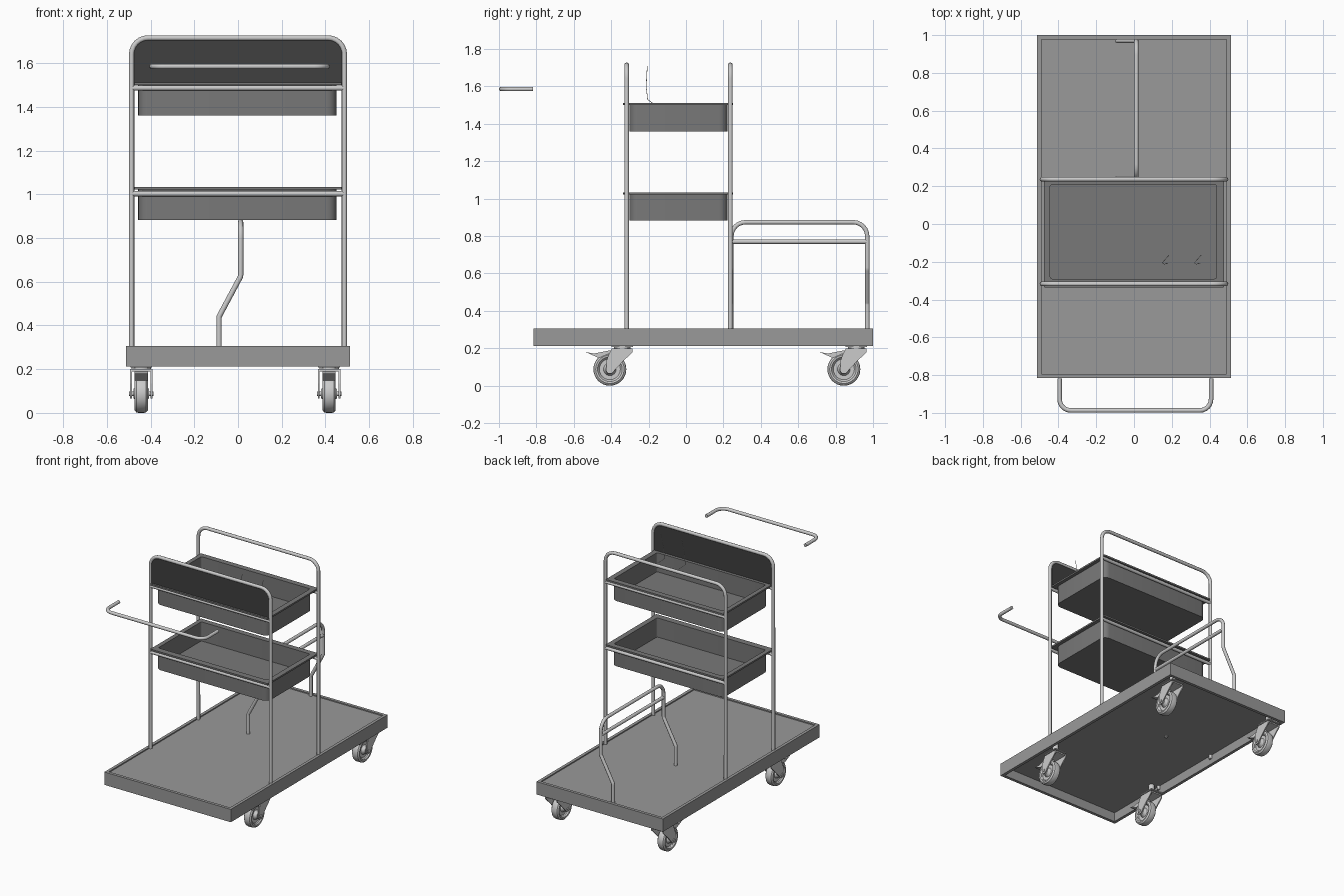
import bpy, bmesh, math
from mathutils import Vector

if "Cube" in bpy.data.objects:
    bpy.data.objects.remove(bpy.data.objects["Cube"])

R = 0.0122  # tube radius


def fillet(pts, radii, n=6):
    """Round the inner corners of a polyline."""
    pts = [Vector(p) for p in pts]
    out = [pts[0]]
    for i in range(1, len(pts) - 1):
        r, p = radii[i - 1], pts[i]
        a, b = (pts[i - 1] - p).normalized(), (pts[i + 1] - p).normalized()
        half = a.angle(b) / 2
        d = r / math.tan(half)
        c = p + (a + b).normalized() * r / math.sin(half)
        s, e = (p + a * d - c).normalized(), (p + b * d - c).normalized()
        for k in range(n + 1):
            out.append(c + s.slerp(e, k / n) * r)
    return out + [pts[-1]]


def tube(name, pts, r=R, sides=3):
    cu = bpy.data.curves.new(name, 'CURVE')
    cu.dimensions = '3D'
    cu.bevel_depth, cu.bevel_resolution, cu.use_fill_caps = r, sides, True
    sp = cu.splines.new('POLY')
    sp.points.add(len(pts) - 1)
    for q, p in zip(sp.points, pts):
        q.co = (*p, 1)
    ob = bpy.data.objects.new(name, cu)
    bpy.context.collection.objects.link(ob)
    bpy.ops.object.select_all(action='DESELECT')
    ob.select_set(True)
    bpy.context.view_layer.objects.active = ob
    bpy.ops.object.convert(target='MESH')
    bpy.ops.object.shade_smooth_by_angle(angle=math.radians(50))
    return bpy.context.object


def loft(name, loops, caps=True, closed=False, smooth=False, mat=None):
    """Skin a list of equally long closed loops."""
    bm = bmesh.new()
    rings = [[bm.verts.new(p) for p in lp] for lp in loops]
    pairs = list(zip(rings, rings[1:])) + ([(rings[-1], rings[0])] if closed else [])
    for a, b in pairs:
        for i in range(len(a)):
            j = (i + 1) % len(a)
            bm.faces.new((a[i], a[j], b[j], b[i]))
    if caps and not closed:
        bm.faces.new(rings[0])
        bm.faces.new(rings[-1])
    bmesh.ops.recalc_face_normals(bm, faces=bm.faces)
    me = bpy.data.meshes.new(name)
    bm.to_mesh(me)
    bm.free()
    ob = bpy.data.objects.new(name, me)
    bpy.context.collection.objects.link(ob)
    if mat:
        me.materials.append(mat)
    if smooth:
        bpy.ops.object.select_all(action='DESELECT')
        ob.select_set(True)
        bpy.context.view_layer.objects.active = ob
        bpy.ops.object.shade_smooth_by_angle(angle=math.radians(35))
    return ob


def rrect(x0, x1, y0, y1, z, r=0.001, n=5):
    pts = []
    for cx, cy, a0 in ((x1 - r, y1 - r, 0), (x0 + r, y1 - r, 90),
                       (x0 + r, y0 + r, 180), (x1 - r, y0 + r, 270)):
        for k in range(n + 1):
            a = math.radians(a0 + 90 * k / n)
            pts.append((cx + r * math.cos(a), cy + r * math.sin(a), z))
    return pts


def rect(x0, x1, y0, y1, z):
    return [(x0, y0, z), (x1, y0, z), (x1, y1, z), (x0, y1, z)]


def slab(name, prof, x0, x1, mat=None):
    """Extrude a (y, z) profile along x."""
    return loft(name, [[(x, y, z) for y, z in prof] for x in (x0, x1)], mat=mat)


def lathe_x(name, prof, cx, cy, cz, n=32, closed=True):
    """Spin an (x, radius) profile about an x axis."""
    loops = [[(cx + x, cy + r * math.cos(2 * math.pi * k / n), cz + r * math.sin(2 * math.pi * k / n))
              for k in range(n)] for x, r in prof]
    return loft(name, loops, closed=closed, smooth=True)


def lathe_z(name, r, cx, cy, z0, z1, n=20):
    return loft(name, [[(cx + r * math.cos(2 * math.pi * k / n), cy + r * math.sin(2 * math.pi * k / n), z)
                        for k in range(n)] for z in (z0, z1)], smooth=True)


def paint(name, v):
    m = bpy.data.materials.new(name)
    m.diffuse_color = (v, v, v, 1)
    m.use_nodes = True
    m.node_tree.nodes["Principled BSDF"].inputs["Base Color"].default_value = m.diffuse_color
    return m


dark, grey, mid = paint("dark_panel", 0.05), paint("tray_grey", 0.19), paint("deck_grey", 0.32)

# Platform: hollow rim with a recessed deck
X, Y0, Y1, T = 0.513, -0.816, 1.0, 0.022
loft("platform_rim", [rect(-X, X, Y0, Y1, 0.212), rect(-X, X, Y0, Y1, 0.306),
                      rect(-X + T, X - T, Y0 + T, Y1 - T, 0.306),
                      rect(-X + T, X - T, Y0 + T, Y1 - T, 0.212)], closed=True, mat=mid)
loft("platform_deck", [rect(-X + T, X - T, Y0 + T, Y1 - T, z) for z in (0.28, 0.298)], mat=mid)

# Upright frames with cross bars under the trays
UX, TOP = 0.487, 1.716
for side, y in (("front", -0.317), ("back", 0.237)):
    path = fillet([(-UX, y, 0.25), (-UX, y, TOP), (UX, y, TOP), (UX, y, 0.25)], (0.075, 0.075))
    tube(side + "_frame", path)
    for level, z in (("upper", 1.487), ("lower", 1.003)):
        tube(f"{side}_{level}_bar", [(-UX, y, z), (UX, y, z)])

# Dark panel filling the top of the front frame
outline = fillet([(-UX, 0, 1.5), (-UX, 0, TOP), (UX, 0, TOP), (UX, 0, 1.5)], (0.075, 0.075))
loft("front_panel", [[(p.x, y, p.z) for p in outline] for y in (-0.322, -0.312)], mat=dark)

# Trays with overhanging lips
for name, zb, zt in (("upper_tray", 1.36, 1.512), ("lower_tray", 0.882, 1.034)):
    x0, x1, y0, y1 = -0.457, 0.451, -0.303, 0.222
    w = 0.013
    loft(name, [rrect(x0 + w, x1 - w, y0 + w, y1 - w, zb + 0.012, 0.012),
                rrect(x0 + w, x1 - w, y0 + w, y1 - w, zt, 0.012),
                rrect(-0.476, 0.476, -0.336, 0.25, zt, 0.004),
                rrect(-0.476, 0.476, -0.336, 0.25, zt - 0.012, 0.004),
                rrect(x0, x1, y0, y1, zt - 0.012, 0.045),
                rrect(x0, x1, y0, y1, zb, 0.045)], smooth=True, mat=grey)

# Thin wire hooks above the upper tray
for x in (0.15, 0.32):
    tube("wire_hook", fillet([(x + 0.035, -0.165, 1.5), (x, -0.205, 1.53), (x + 0.01, -0.213, 1.6),
                              (x + 0.03, -0.207, 1.71)], (0.01, 0.02), 3), 0.0015, 1)

# Detached push handle at the front
HX, HY = 0.4, -0.987
tube("push_handle", fillet([(-HX + 0.006, -0.818, 1.586), (-HX + 0.006, HY, 1.586),
                            (HX + 0.008, HY, 1.586), (HX + 0.008, -0.818, 1.586)], (0.06, 0.06)))

# Rear rail with cranked legs
ya, yb, xt, xf, zr = 0.243, 0.969, 0.012, -0.087, 0.874
tube("rear_rail", fillet([(xf, ya, 0.27), (xf, ya, 0.44), (xt, ya, 0.625), (xt, ya, zr),
                          (xt, yb, zr), (xt, yb, 0.625), (xf, yb, 0.44), (xf, yb, 0.27)],
                         (0.03, 0.03, 0.075, 0.075, 0.03, 0.03)))
tube("rear_rail_bar", [(xt, ya, 0.77), (xt, yb, 0.77)])


# Swivel casters with brake pedals
def caster(cx, cy):
    cz = 0.088
    tread = [(-0.02, 0.06), (-0.028, 0.066), (-0.03, 0.076), (-0.022, 0.086), (-0.012, 0.088),
             (0.012, 0.088), (0.022, 0.086), (0.03, 0.076), (0.028, 0.066), (0.02, 0.06)]
    lathe_x("caster_tyre", tread, cx, cy, cz)
    hub = [(-0.036, 0.022), (-0.026, 0.026), (-0.012, 0.034), (-0.012, 0.056), (-0.022, 0.063),
           (0.022, 0.063), (0.012, 0.056), (0.012, 0.034), (0.026, 0.026), (0.036, 0.022)]
    lathe_x("caster_hub", hub, cx, cy, cz, 24, False)
    lathe_x("caster_axle", [(-0.056, 0.011), (0.056, 0.011)], cx, cy, cz, 12, False)
    # Fork cheeks and crown
    cheek = [(-0.02, 0.08), (-0.012, 0.066), (0.012, 0.066), (0.028, 0.085), (0.07, 0.13),
             (0.12, 0.178), (0.12, 0.198), (0.01, 0.198), (-0.005, 0.17), (-0.018, 0.135)]
    for s in (-1, 1):
        slab("caster_fork", [(cy + y, z) for y, z in cheek], cx + s * 0.043, cx + s * 0.051)
    slab("caster_crown", [(cy + y, z) for y, z in ((0.01, 0.19), (0.12, 0.19), (0.12, 0.2), (0.01, 0.2))],
         cx - 0.051, cx + 0.051)
    lathe_z("caster_swivel", 0.045, cx, cy + 0.066, 0.198, 0.209)
    lathe_z("caster_stem", 0.02, cx, cy + 0.066, 0.205, 0.282)
    loft("caster_plate", [rect(cx - 0.05, cx + 0.05, cy + 0.008, cy + 0.124, z) for z in (0.207, 0.215)])
    # Brake pedal
    pedal = [(-0.13, 0.18), (-0.085, 0.172), (-0.03, 0.183), (0.02, 0.192), (0.02, 0.18),
             (-0.02, 0.166), (-0.06, 0.148), (-0.09, 0.162)]
    slab("caster_brake", [(cy + y, z) for y, z in pedal], cx - 0.03, cx + 0.03)


for cx in (-0.443, 0.417):
    for cy in (-0.407, 0.844):
        caster(cx, cy)
